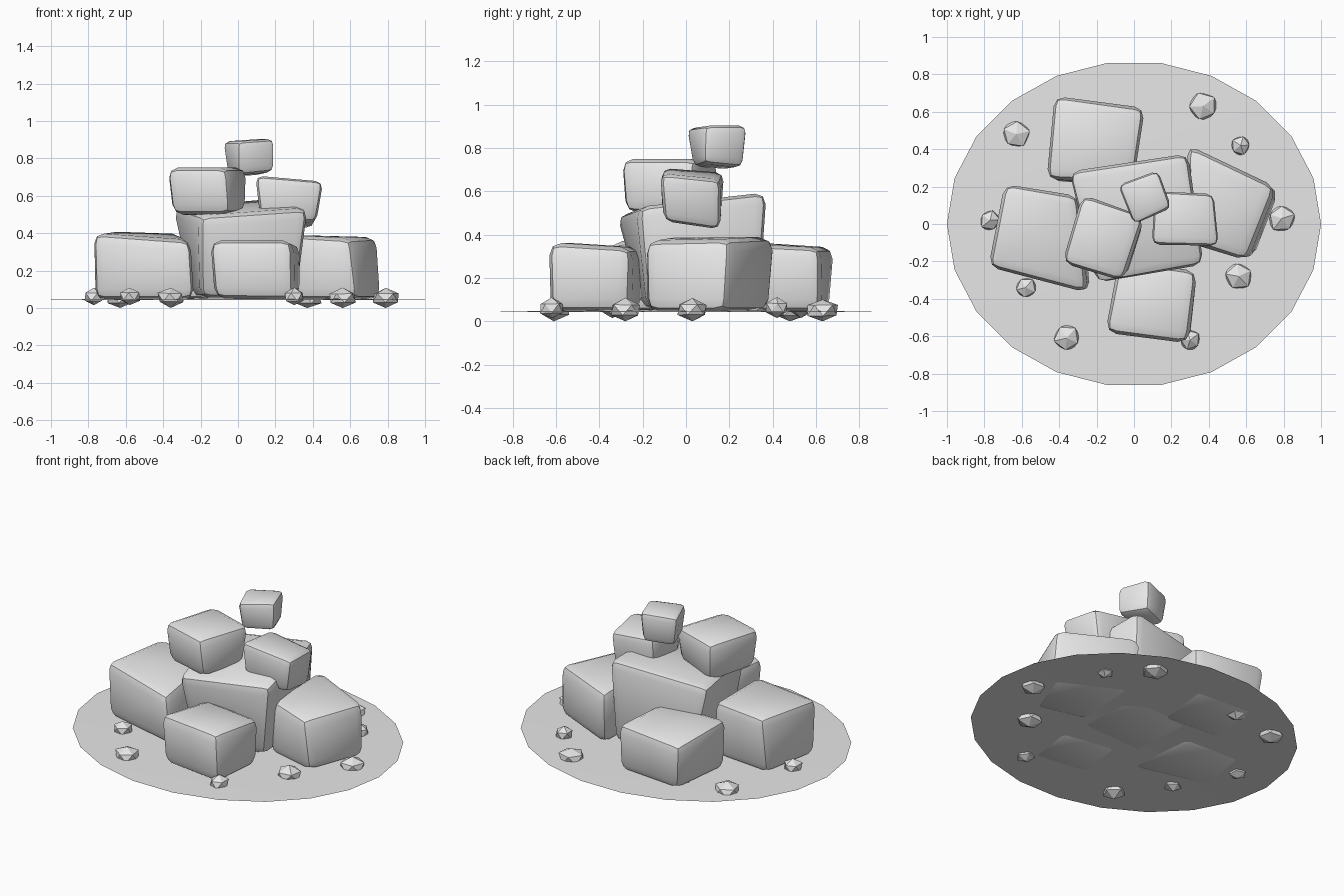
import bpy, bmesh, math, random
from mathutils import Vector

if "Cube" in bpy.data.objects:
    bpy.data.objects.remove(bpy.data.objects["Cube"])

random.seed(4)
stone = bpy.data.materials.new("stone_grey")
stone.diffuse_color = (0.8, 0.8, 0.8, 1)
stone.use_nodes = True
stone.node_tree.nodes["Principled BSDF"].inputs["Base Color"].default_value = stone.diffuse_color


def finish(name, bm, angle):
    bmesh.ops.recalc_face_normals(bm, faces=bm.faces)
    mesh = bpy.data.meshes.new(name)
    bm.to_mesh(mesh)
    bm.free()
    mesh.materials.append(stone)
    ob = bpy.data.objects.new(name, mesh)
    bpy.context.collection.objects.link(ob)
    bpy.ops.object.select_all(action='DESELECT')
    ob.select_set(True)
    bpy.context.view_layer.objects.active = ob
    if angle:
        bpy.ops.object.shade_smooth_by_angle(angle=math.radians(angle))
    return ob


def rock(name, foot, top, bevel):
    """Chamfered block; corners run front-left, front-right, back-right, back-left."""
    bm = bmesh.new()
    lo = [bm.verts.new(p) for p in foot]
    hi = [bm.verts.new(p) for p in top]
    bm.faces.new(lo[::-1])
    bm.faces.new(hi)
    for i in range(4):
        j = (i + 1) % 4
        bm.faces.new((lo[i], lo[j], hi[j], hi[i]))
    bmesh.ops.bevel(bm, geom=bm.edges[:], offset=bevel, segments=2, profile=0.5,
                    affect='EDGES', clamp_overlap=True)
    finish(name, bm, 35)


# Ground disc: shallow oval dome
bm = bmesh.new()
N = 22
rim = [bm.verts.new((math.cos(2 * math.pi * i / N), 0.87 * math.sin(2 * math.pi * i / N), 0.044))
       for i in range(N)]
hub = bm.verts.new((0, 0, 0.06))
for i in range(N):
    bm.faces.new((rim[i], rim[(i + 1) % N], hub))
finish("ground_disc", bm, 35)

# Lower ring of boulders
rock("left_boulder",
     [(-.77, -.22, .045), (-.23, -.36, .045), (-.28, .14, .045), (-.70, .18, .045)],
     [(-.78, -.23, .40), (-.25, -.37, .36), (-.30, .15, .40), (-.69, .22, .41)], .055)
rock("right_boulder",
     [(.28, -.10, .045), (.64, -.19, .045), (.78, .18, .045), (.30, .40, .045)],
     [(.30, -.10, .39), (.60, -.20, .37), (.76, .20, .38), (.28, .43, .39)], .06)
rock("back_boulder",
     [(-.45, .23, .045), (-.02, .20, .045), (.05, .62, .045), (-.40, .66, .045)],
     [(-.47, .24, .37), (.00, .22, .36), (.06, .62, .34), (-.43, .69, .34)], .055)
rock("front_boulder",
     [(-.13, -.58, .05), (.30, -.63, .045), (.33, -.26, .045), (-.08, -.20, .045)],
     [(-.16, -.58, .365), (.29, -.64, .365), (.34, -.25, .34), (-.08, -.19, .34)], .06)

# Central boulder carrying the upper stones
rock("centre_boulder",
     [(-.20, -.20, .055), (.31, -.18, .055), (.28, .34, .055), (-.24, .28, .055)],
     [(-.20, -.33, .49), (.38, -.22, .53), (.29, .38, .60), (-.36, .28, .54)], .055)

# Upper stones
rock("upper_left_stone",
     [(-.36, -.20, .50), (-.04, -.29, .50), (.05, .00, .51), (-.26, .14, .49)],
     [(-.39, -.21, .75), (-.06, -.31, .75), (.06, .05, .75), (-.28, .16, .75)], .055)
rock("upper_right_stone",
     [(.12, -.11, .48), (.42, -.10, .46), (.40, .16, .42), (.12, .15, .45)],
     [(.09, -.11, .71), (.46, -.12, .68), (.43, .16, .65), (.11, .18, .69)], .04)
rock("cap_stone",
     [(.00, .03, .71), (.20, .08, .73), (.12, .27, .71), (-.06, .20, .70)],
     [(.00, -.01, .89), (.20, .09, .905), (.13, .29, .905), (-.09, .21, .89)], .035)

# Scattered pebbles: x, y, radius
pebbles = [(-.63, .48, .08), (.37, .63, .08), (.57, .42, .055), (.79, .03, .08),
           (.56, -.28, .08), (.30, -.62, .06), (-.36, -.61, .075), (-.58, -.34, .06),
           (-.77, .02, .06), (-.33, .53, .07)]
for k, (x, y, r) in enumerate(pebbles):
    bm = bmesh.new()
    bmesh.ops.create_icosphere(bm, subdivisions=1, radius=1)
    turn = random.uniform(0, 6.28)
    c, s = math.cos(turn), math.sin(turn)
    for v in bm.verts:
        px, py, pz = v.co * random.uniform(0.9, 1.08)
        v.co = Vector((x + r * (c * px - s * py), y + r * (s * px + c * py),
                       max(0.0, 0.056 + (0.03 + 0.3 * r) * pz)))
    # settle every pebble so its lowest point is near the floor
    low = min(v.co.z for v in bm.verts)
    drop = low - (0.0 if r > 0.07 else 0.015)
    for v in bm.verts:
        v.co.z -= drop
    finish(f"pebble_{k + 1}", bm, 0)
